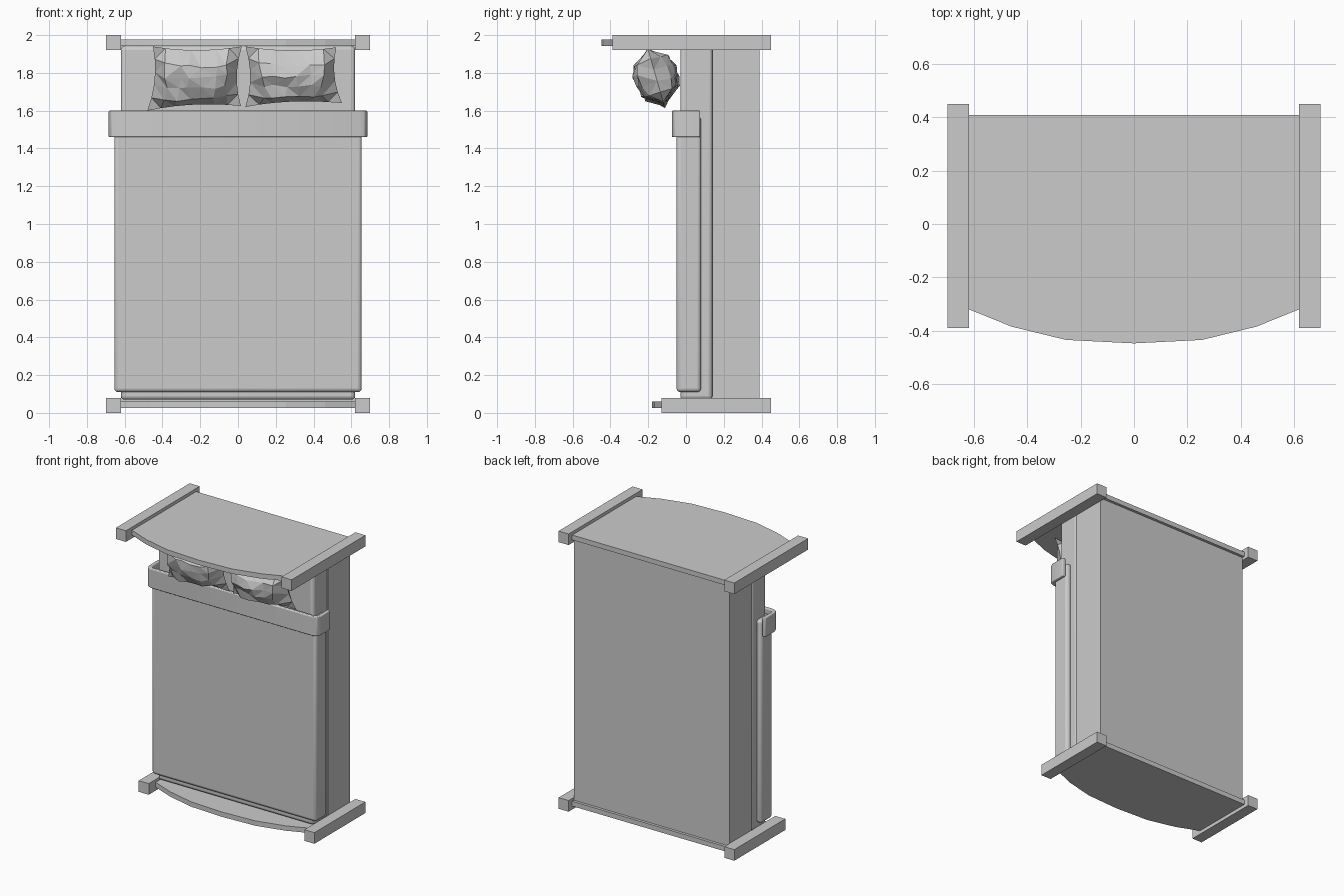
import bpy, bmesh, random
from mathutils import Vector

cube = bpy.data.objects.get("Cube")
if cube:
    bpy.data.objects.remove(cube, do_unlink=True)

grey = bpy.data.materials.new("plain grey")
grey.use_nodes = True
colour = (0.6, 0.6, 0.6, 1)
grey.diffuse_color = colour
grey.node_tree.nodes["Principled BSDF"].inputs["Base Color"].default_value = colour


def finish(name, bm, bevel=0, smooth=False):
    bmesh.ops.recalc_face_normals(bm, faces=bm.faces)
    mesh = bpy.data.meshes.new(name)
    bm.to_mesh(mesh)
    bm.free()
    mesh.materials.append(grey)
    obj = bpy.data.objects.new(name, mesh)
    bpy.context.collection.objects.link(obj)
    if bevel:
        mod = obj.modifiers.new("soft edges", "BEVEL")
        mod.width, mod.segments = bevel, 3
    if smooth:
        bpy.ops.object.select_all(action="DESELECT")
        obj.select_set(True)
        bpy.context.view_layer.objects.active = obj
        bpy.ops.object.shade_smooth_by_angle()
    return obj


def box(name, x, y, z, bevel=0):
    bm = bmesh.new()
    bmesh.ops.create_cube(bm, size=1)
    for v in bm.verts:
        v.co = [lo + (c + 0.5) * (hi - lo) for c, (lo, hi) in zip(v.co, (x, y, z))]
    return finish(name, bm, bevel, bevel > 0)


def prism(name, outline, z0, z1, bevel=0):
    """Extrude an outline in the xy plane between two heights."""
    bm = bmesh.new()
    face = bm.faces.new([bm.verts.new((x, y, z0)) for x, y in outline])
    new = bmesh.ops.extrude_face_region(bm, geom=[face])["geom"]
    bmesh.ops.translate(bm, vec=(0, 0, z1 - z0),
                        verts=[g for g in new if isinstance(g, bmesh.types.BMVert)])
    return finish(name, bm, bevel, bevel > 0)


# Curved end panels and the square rails on both sides of them
curve = [(-0.62, -0.32), (-0.46, -0.385), (-0.255, -0.435), (0, -0.448)]
curve += [(-x, y) for x, y in reversed(curve[:-1])]
for part, z, shift, panel_z in (("head", 1.92, 0, 1.942), ("foot", 0, 0.268, 0.025)):
    outline = [(x, y + shift) for x, y in curve] + [(0.62, 0.41), (-0.62, 0.41)]
    prism(part + "_panel", outline, panel_z, panel_z + 0.035)
    for side, x in (("right", -0.7), ("left", 0.62)):
        box(f"{part}_rail_{side}", (x, x + 0.08), (-0.39 + shift * 0.97, 0.45), (z, z + 0.08))

# Base, mattress and blanket
box("bed_base", (-0.62, 0.62), (0.14, 0.39), (0.06, 1.942))
box("mattress", (-0.62, 0.62), (-0.03, 0.14), (0.07, 1.942), 0.02)
box("blanket", (-0.655, 0.655), (-0.05, 0.08), (0.11, 1.57), 0.02)


# Folded blanket edge, a band wrapped round three sides
def wrap(w, front, cut):
    return [(-w, 0.075), (-w, front + cut), (-w + cut * 0.3, front + cut * 0.3),
            (-w + cut, front), (w - cut, front), (w - cut * 0.3, front + cut * 0.3),
            (w, front + cut), (w, 0.075)]


prism("blanket_fold", wrap(0.685, -0.075, 0.04) + wrap(0.66, -0.05, 0.025)[::-1],
      1.46, 1.6, 0.006)


# Crumpled pillows: two puffed grids sharing a pinched seam
def pillow(name, corners, seed):
    rng = random.Random(seed)
    cols, rows = 7, 5
    low_a, low_b, top_a, top_b = (Vector((x, -0.11 - (z - 1.61) * 0.29, z)) for x, z in corners)
    normal = Vector((0, -0.95, -0.29))
    bm = bmesh.new()
    for side in (1, -1):
        grid = []
        for j in range(rows + 1):
            v = j / rows
            for i in range(cols + 1):
                u = i / cols
                seam = i in (0, cols) or j in (0, rows)
                a, b = u * 2 - 1, v * 2 - 1
                s = u + a * -0.05 * (1 - b * b)
                t = v + b * -0.06 * (1 - a * a)
                p = low_a.lerp(low_b, s).lerp(top_a.lerp(top_b, s), t)
                if not seam:
                    puff = 0.115 * ((1 - a * a) * (1 - b * b)) ** 0.45
                    p += normal * side * (puff + rng.uniform(-0.013, 0.013))
                    p += Vector((rng.uniform(-0.015, 0.015), 0, rng.uniform(-0.01, 0.01)))
                grid.append(bm.verts.new(p))
        n = cols + 1
        for j in range(rows):
            for i in range(cols):
                k = j * n + i
                bm.faces.new((grid[k], grid[k + 1], grid[k + n + 1], grid[k + n]))
    bmesh.ops.remove_doubles(bm, verts=bm.verts, dist=0.0005)
    bmesh.ops.triangulate(bm, faces=bm.faces)
    finish(name, bm)


pillow("pillow_right", ((-0.48, 1.6), (0.015, 1.625), (-0.45, 1.94), (0.02, 1.94)), 3)
pillow("pillow_left", ((0.04, 1.62), (0.55, 1.64), (0.04, 1.94), (0.52, 1.935)), 8)
